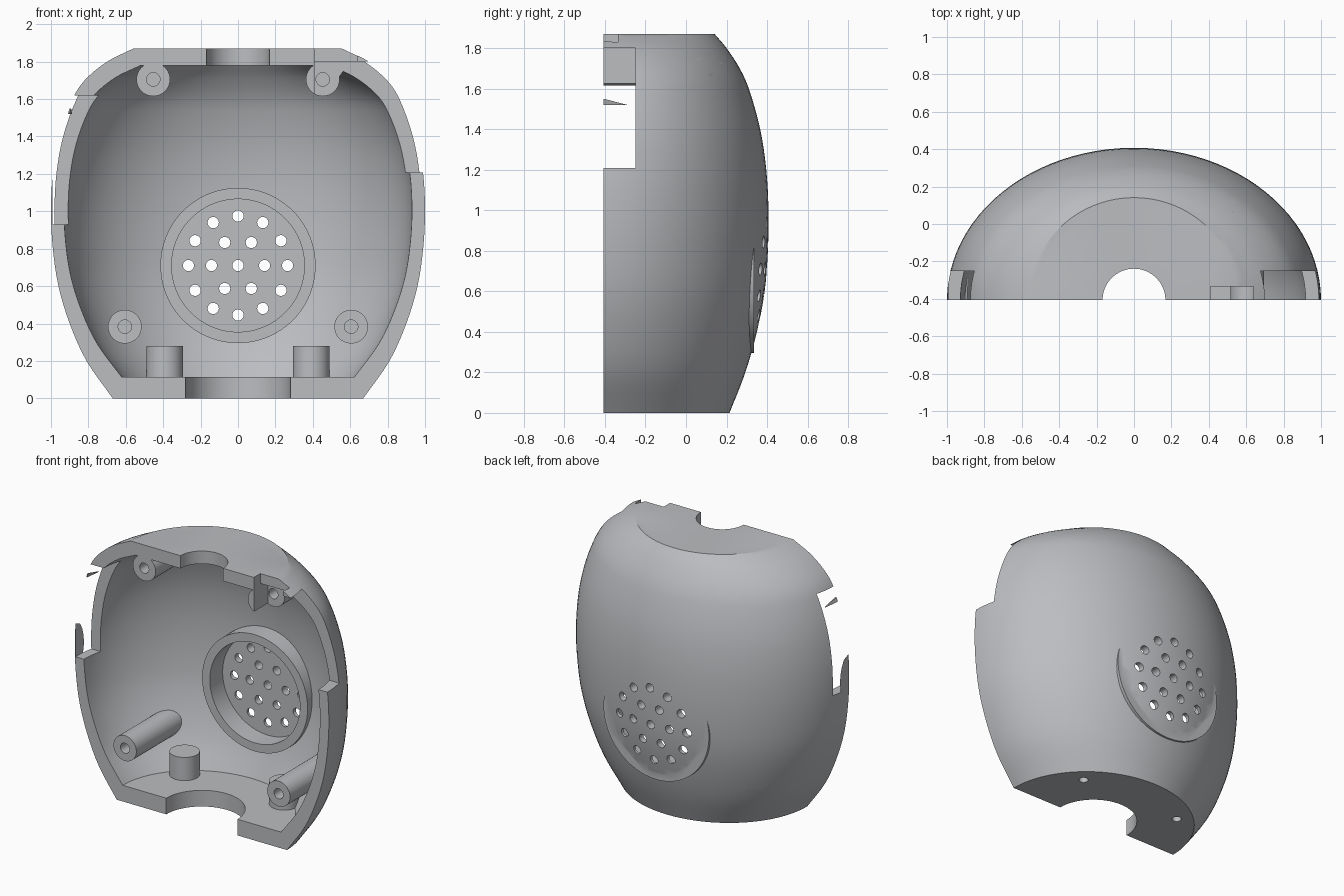
import bpy, bmesh, math
from mathutils import Matrix

if "Cube" in bpy.data.objects:
    bpy.data.objects.remove(bpy.data.objects["Cube"])

Y0 = -0.407          # plane of the open front
grey = bpy.data.materials.new("light_grey")
grey.diffuse_color = (0.5, 0.51, 0.53, 1)
grey.use_nodes = True
grey.node_tree.nodes["Principled BSDF"].inputs["Base Color"].default_value = grey.diffuse_color

# height, half width, depth of the rounded body
PROFILE = [(0, .67, .622), (.2, .81, .70), (.4, .90, .757), (.6, .96, .795),
           (.8, .99, .811), (1.0, 1.0, .814), (1.2, .99, .803), (1.4, .955, .773),
           (1.6, .885, .717), (1.7, .82, .672), (1.8, .70, .607), (1.87, .56, .548)]


def finish(name, bm):
    bmesh.ops.recalc_face_normals(bm, faces=bm.faces)
    me = bpy.data.meshes.new(name)
    bm.to_mesh(me)
    bm.free()
    me.materials.append(grey)
    ob = bpy.data.objects.new(name, me)
    bpy.context.collection.objects.link(ob)
    return ob


def smooth_profile(n=4):
    out = []
    for i in range(len(PROFILE) - 1):
        a, b = PROFILE[i], PROFILE[i + 1]
        p = PROFILE[max(i - 1, 0)]
        q = PROFILE[min(i + 2, len(PROFILE) - 1)]
        dz = b[0] - a[0]
        for k in range(n):
            t = k / n
            row = [a[0] + dz * t]
            for c in (1, 2):
                m0 = (b[c] - p[c]) / (b[0] - p[0]) * dz
                m1 = (q[c] - a[c]) / (q[0] - a[0]) * dz
                row.append((2*t**3 - 3*t*t + 1) * a[c] + (t**3 - 2*t*t + t) * m0
                           + (3*t*t - 2*t**3) * b[c] + (t**3 - t*t) * m1)
            out.append(row)
    return out + [list(PROFILE[-1])]


def body(name, sx=1, sy=1, z0=0, sz=1, seg=96):
    bm = bmesh.new()
    rings = []
    for z, rx, ry in smooth_profile():
        rings.append([bm.verts.new((rx * sx * math.cos(2 * math.pi * k / seg),
                                    Y0 + ry * sy * math.sin(2 * math.pi * k / seg),
                                    z0 + z * sz)) for k in range(seg)])
    for a, b in zip(rings, rings[1:]):
        for k in range(seg):
            j = (k + 1) % seg
            bm.faces.new((a[k], a[j], b[j], b[k]))
    bm.faces.new(rings[0])
    bm.faces.new(rings[-1])
    return finish(name, bm)


def box(name, x, y, z):
    bm = bmesh.new()
    bmesh.ops.create_cube(bm, size=1)
    for v in bm.verts:
        v.co = [(r[0] + r[1]) / 2 + c * (r[1] - r[0]) for r, c in zip((x, y, z), v.co)]
    return finish(name, bm)


def rod(name, axis, a, b, r, lo, hi, seg=40):
    """Cylinder along y (a, b = x, z) or along z (a, b = x, y)."""
    bm = bmesh.new()
    bmesh.ops.create_cone(bm, cap_ends=True, segments=seg, radius1=r, radius2=r, depth=hi - lo)
    mid = (lo + hi) / 2
    if axis == 'Y':
        bm.transform(Matrix.Translation((a, mid, b)) @ Matrix.Rotation(math.pi / 2, 4, 'X'))
    else:
        bm.transform(Matrix.Translation((a, b, mid)))
    return finish(name, bm)


def combine(target, op, others):
    for other in others:
        mod = target.modifiers.new("cut", 'BOOLEAN')
        mod.operation, mod.object, mod.solver = op, other, 'EXACT'
        dg = bpy.context.evaluated_depsgraph_get()
        me = bpy.data.meshes.new_from_object(target.evaluated_get(dg))
        target.modifiers.clear()
        target.data = me
        bpy.data.objects.remove(other)
    return target


# hollow rounded body
shell = combine(body("half_shell"), 'DIFFERENCE',
                [body("cavity", .93, .905, .115, .89)])

# screw bosses and floor pegs, trimmed to the body
supports = []
for s in (-1, 1):
    supports += [rod("upper_boss", 'Y', s * .453, 1.705, .09, -.6, .2),
                 rod("lower_boss", 'Y', s * .605, .383, .09, -.6, .25),
                 rod("floor_peg", 'Z', s * .392, -.04, .098, .05, .28)]
first = combine(supports[0], 'UNION', supports[1:])
combine(first, 'INTERSECT', [body("trim")])
combine(shell, 'UNION', [first, rod("speaker_ring", 'Y', 0, .71, .415, .19, .335, 96)])

# speaker bore and grille holes
cuts = [rod("speaker_bore", 'Y', 0, .71, .355, -.1, .3345, 96)]
grille = [(0, 0)]
for count, radius in ((6, .142), (12, .265)):
    grille += [(radius * math.cos(2 * math.pi * k / count),
                radius * math.sin(2 * math.pi * k / count)) for k in range(count)]
cuts += [rod("grille_hole", 'Y', x, .71 + z, .03, .25, .6, 24) for x, z in grille]

# screw holes
for s in (-1, 1):
    cuts += [rod("screw_hole", 'Y', s * .453, 1.705, .036, -.7, -.05, 24),
             rod("screw_hole", 'Y', s * .605, .383, .036, -.7, -.05, 24),
             rod("peg_hole", 'Z', s * .392, -.04, .03, -.1, .2, 24)]

# neck openings, side windows, top notch, then the flat front
cuts += [rod("base_opening", 'Z', 0, Y0, .28, -.1, .3, 64),
         rod("top_opening", 'Z', 0, Y0, .168, 1.6, 2, 64),
         box("right_window", (.41, 1.2), (-1.3, -.25), (1.208, 1.80)),
         box("left_window", (-.993, -.7), (-1.3, -.25), (.93, 1.62)),
         box("top_notch", (.41, .64), (-1.3, -.335), (1.7, 2)),
         box("front_half", (-2, 2), (-2, Y0), (-1, 3))]
combine(shell, 'DIFFERENCE', cuts)

# thin leftover sliver in the left window
bm = bmesh.new()
tri = [bm.verts.new(p) for p in ((-.91, Y0, 1.52), (-.895, -.29, 1.52), (-.9, Y0, 1.55))]
face = bm.faces.new(tri)
ext = bmesh.ops.extrude_face_region(bm, geom=[face])['geom']
for v in ext:
    if isinstance(v, bmesh.types.BMVert):
        v.co.x += .008
sliver = finish("window_sliver", bm)

bpy.ops.object.select_all(action='DESELECT')
shell.select_set(True)
bpy.context.view_layer.objects.active = shell
bpy.ops.object.shade_smooth_by_angle(angle=math.radians(30))
